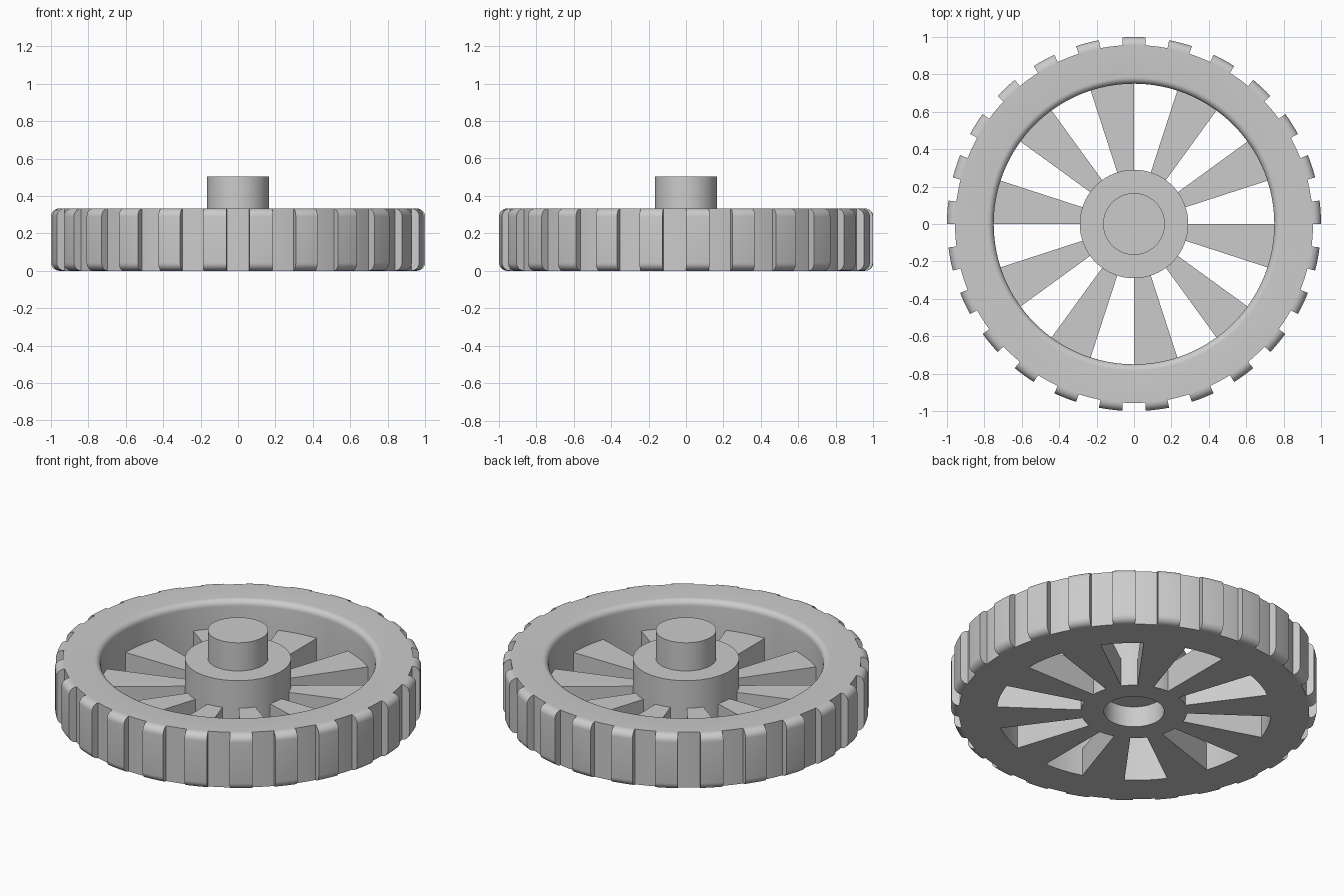
import bpy, bmesh
from math import sin, cos, pi, radians

if "Cube" in bpy.data.objects:
    bpy.data.objects.remove(bpy.data.objects["Cube"], do_unlink=True)

grey = bpy.data.materials.new("light grey")
colour = (0.6, 0.6, 0.6, 1)
grey.use_nodes = True
grey.diffuse_color = colour
grey.node_tree.nodes["Principled BSDF"].inputs["Base Color"].default_value = colour

TOP = 0.333          # tread width
SPOKE_TOP = 0.167
R_OUT, R_BASE, R_IN, R_HUB, R_AXLE = 1.0, 0.957, 0.75, 0.29, 0.165


def arc(cx, cz, r, a0, a1, n=7):
    """Points of a fillet in the radius/height plane."""
    steps = [radians(a0 + (a1 - a0) * i / n) for i in range(n + 1)]
    return [(cx + r * cos(a), cz + r * sin(a)) for a in steps]


def revolve(name, profile, spans, steps, loop_profile=True):
    """Sweep a radius/height profile around z over each angular span."""
    bm = bmesh.new()
    for start, end in spans:
        full = abs(end - start) >= 360
        rings = []
        for i in range(steps if full else steps + 1):
            a = radians(start + (end - start) * i / steps)
            rings.append([bm.verts.new((r * cos(a), r * sin(a), z)) for r, z in profile])
        count = len(profile)
        for i in range(steps):
            p, q = rings[i], rings[(i + 1) % len(rings)]
            for j in range(count if loop_profile else count - 1):
                k = (j + 1) % count
                bm.faces.new((p[j], q[j], q[k], p[k]))
        if not full:
            bm.faces.new(rings[0])
            bm.faces.new(rings[-1][::-1])
    # Merge the points that meet on the axis
    bmesh.ops.remove_doubles(bm, verts=bm.verts, dist=1e-5)
    bmesh.ops.recalc_face_normals(bm, faces=bm.faces)
    mesh = bpy.data.meshes.new(name)
    bm.to_mesh(mesh)
    bm.free()
    mesh.materials.append(grey)
    obj = bpy.data.objects.new(name, mesh)
    bpy.context.collection.objects.link(obj)
    bpy.ops.object.select_all(action='DESELECT')
    obj.select_set(True)
    bpy.context.view_layer.objects.active = obj
    bpy.ops.object.shade_smooth_by_angle(angle=radians(30))
    return obj


# Rim with a rounded inner top edge
f = 0.035
rim = [(R_IN, 0), (R_BASE, 0), (R_BASE, TOP)] + arc(R_IN + f, TOP - f, f, 90, 180)
revolve("rim", rim, [(0, 360)], 200)

# Tread blocks, rounded at the top and bottom
t = R_OUT - R_BASE
block = [(R_BASE, 0)] + arc(R_BASE, t, t, -90, 0)[1:] + arc(R_BASE, TOP - t, t, 0, 90)
pitch = 360 / 25
revolve("tread_blocks", block,
        [(90 + pitch * (i - 0.25), 90 + pitch * (i + 0.25)) for i in range(25)], 4)

# Wedge-shaped spokes
spoke = [(R_HUB, 0), (R_IN, 0), (R_IN, SPOKE_TOP), (R_HUB, SPOKE_TOP)]
revolve("spokes", spoke, [(18 + 36 * i, 36 + 36 * i) for i in range(10)], 10)

# Hub with an axle peg above and a blind socket below
hub = [(0, 0.125), (R_AXLE, 0.125), (R_AXLE, 0), (R_HUB, 0), (R_HUB, TOP),
       (R_AXLE, TOP), (R_AXLE, 0.503), (0, 0.503)]
revolve("hub_and_axle_peg", hub, [(0, 360)], 200, loop_profile=False)
